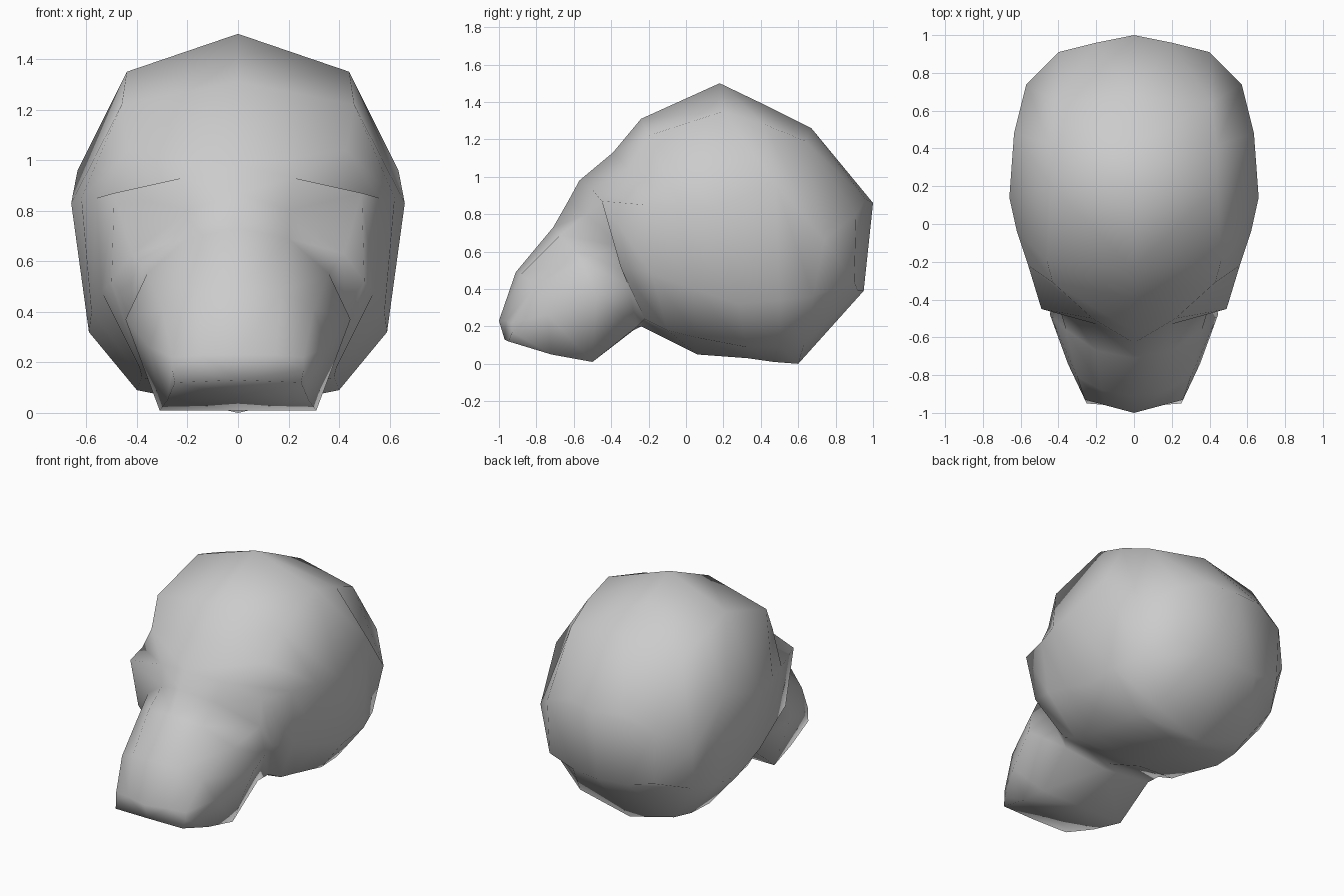
import bpy
import bmesh

default_cube = bpy.data.objects.get("Cube")
if default_cube:
    bpy.data.objects.remove(default_cube, do_unlink=True)


def make_material(name, colour):
    material = bpy.data.materials.new(name)
    material.use_nodes = True
    material.diffuse_color = colour
    material.node_tree.nodes["Principled BSDF"].inputs["Base Color"].default_value = colour
    return material


def section(top, side_points, bottom):
    """Half a cross-section, running from the centre top to the centre bottom."""
    return [(0, *top), *side_points, (0, *bottom)]


# Muzzle sections, from the lip back to the hollow under the eye
muzzle = [
    section((-1, .23), [(.15, -.96, .23), (.26, -.93, .22), (.26, -.93, .17), (.25, -.95, .12)], (-.97, .13)),
    section((-.91, .49), [(.17, -.88, .48), (.3, -.81, .41), (.35, -.74, .26), (.28, -.72, .05)], (-.72, .065)),
    section((-.71, .73), [(.2, -.67, .69), (.36, -.56, .55), (.445, -.48, .37), (.31, -.5, .01)], (-.5, .01)),
    section((-.63, .87), [(.2, -.53, .8), (.42, -.36, .63), (.42, -.31, .42), (.33, -.26, .2)], (-.28, .18)),
]

# Skull sections, from the brow ridge back to the nape
skull = [
    section((-.57, .98), [(.22, -.5, .93), (.49, -.45, .87), (.5, -.35, .52), (.38, -.22, .24)], (-.24, .2)),
    section((-.39, 1.13), [(.43, -.31, 1.04), (.56, -.22, .85), (.54, -.18, .48), (.39, -.1, .18)], (-.1, .13)),
    section((-.24, 1.31), [(.46, -.2, 1.22), (.62, -.04, .85), (.58, .04, .4), (.38, .06, .14)], (.06, .05)),
    section((.18, 1.5), [(.44, .2, 1.35), (.66, .14, .83), (.59, .28, .32), (.4, .32, .09)], (.33, .03)),
    section((.42, 1.385), [(.44, .42, 1.28), (.635, .48, .96), (.59, .5, .34), (.39, .5, .09)], (.47, .01)),
    section((.67, 1.26), [(.41, .64, 1.19), (.57, .74, .66), (.53, .68, .36), (.35, .63, .1)], (.6, 0)),
    section((1, .86), [(.2, .96, .88), (.4, .91, .8), (.39, .9, .44), (.2, .92, .39)], (.95, .39)),
]

# Loft one half of the head through the sections and cap both ends
bm = bmesh.new()
rings = [[bm.verts.new(point) for point in points] for points in muzzle + skull]
for ring, following in zip(rings, rings[1:]):
    for i in range(len(ring) - 1):
        bm.faces.new((ring[i], following[i], following[i + 1], ring[i + 1]))
bm.faces.new(rings[0])
bm.faces.new(reversed(rings[-1]))
bmesh.ops.recalc_face_normals(bm, faces=bm.faces)
mesh = bpy.data.meshes.new("head")
bm.to_mesh(mesh)
bm.free()

head = bpy.data.objects.new("head", mesh)
bpy.context.collection.objects.link(head)
mesh.materials.append(make_material("plain grey", (.6, .6, .6, 1)))
mesh.shade_smooth()

# Mirror across the centre line so both halves share a smooth seam
mirror = head.modifiers.new("left_right_symmetry", "MIRROR")
mirror.use_clip = True
mirror.merge_threshold = .001
